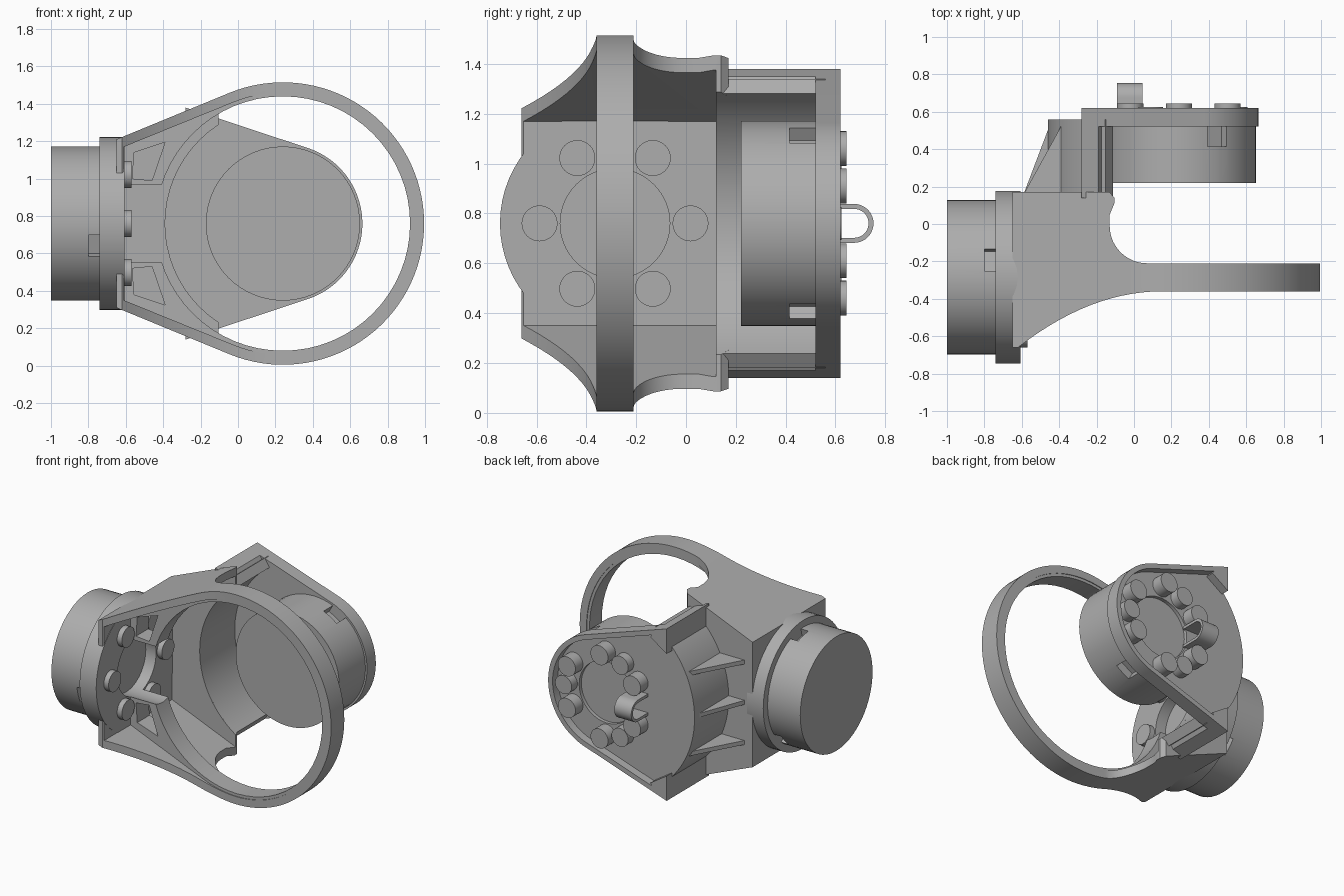
import bpy, bmesh
from math import sin, cos, atan2, acos, hypot, radians, degrees

if "Cube" in bpy.data.objects:
    bpy.data.objects.remove(bpy.data.objects["Cube"], do_unlink=True)

grey = bpy.data.materials.new("machined grey")
grey.use_nodes = True
tone = (0.42, 0.42, 0.42, 1)
grey.diffuse_color = tone
grey.node_tree.nodes["Principled BSDF"].inputs["Base Color"].default_value = tone

MID = 0.76            # height of both motor axes
CX, CY = 0.24, -0.285  # rear motor x, side motor y


def arc(cx, cy, r, a, b, n=32):
    return [(cx + r * cos(radians(a + (b - a) * i / n)),
             cy + r * sin(radians(a + (b - a) * i / n))) for i in range(n + 1)]


def circle(cx, cy, r, n=64):
    return arc(cx, cy, r, 0, 360, n)[:-1]


def teardrop(x, half, r):
    """Ring outline joined by tangents to two corners at x."""
    dx, dz = x - CX, half
    t = degrees(atan2(dz, dx) - acos(r / hypot(dx, dz)))
    return arc(CX, MID, r, -t, t, 64) + [(x, MID + half), (x, MID - half)]


def prism(name, pts, axis, lo, hi):
    """Extrude a 2D outline along an axis."""
    place = {"x": lambda u, v, w: (w, u, v),
             "y": lambda u, v, w: (u, w, v),
             "z": lambda u, v, w: (u, v, w)}[axis]
    bm = bmesh.new()
    face = bm.faces.new([bm.verts.new(place(u, v, lo)) for u, v in pts])
    ext = bmesh.ops.extrude_face_region(bm, geom=[face])
    shift = place(0, 0, hi - lo)
    bmesh.ops.translate(bm, vec=shift, verts=[v for v in ext["geom"] if isinstance(v, bmesh.types.BMVert)])
    bmesh.ops.recalc_face_normals(bm, faces=bm.faces)
    mesh = bpy.data.meshes.new(name)
    bm.to_mesh(mesh)
    bm.free()
    mesh.materials.append(grey)
    ob = bpy.data.objects.new(name, mesh)
    bpy.context.collection.objects.link(ob)
    return ob


def combine(ob, tool, op="DIFFERENCE"):
    """Apply a boolean and discard the tool."""
    mod = ob.modifiers.new("bool", "BOOLEAN")
    mod.object, mod.operation, mod.solver = tool, op, "EXACT"
    deps = bpy.context.evaluated_depsgraph_get()
    deps.update()
    mesh = bpy.data.meshes.new_from_object(ob.evaluated_get(deps))
    ob.modifiers.clear()
    ob.data = mesh
    bpy.data.objects.remove(tool, do_unlink=True)


def mirrored(pts):
    return [(x, 2 * MID - z) for x, z in pts]


# Bracket body: front silhouette intersected with the side sweep
body = prism("bracket_body", teardrop(-0.65, 0.45, 0.755), "y", -0.8, 0.3)
front_curve = [(0.15 - 0.77 * i / 14, -0.36 - 0.30 * (i / 14) ** 2) for i in range(14, -1, -1)]
back_curve = arc(0.07, -0.01, 0.2, 270, 180, 14)
sweep = [(-0.7, -0.66)] + front_curve + [(1.1, -0.36), (1.1, -0.21)] + back_curve
sweep += [(-0.13, 0.05), (-0.105, 0.11), (-0.105, 0.14), (-0.13, 0.17), (-0.7, 0.17)]
combine(body, prism("sweep", sweep, "z", -0.2, 1.8), "INTERSECT")

# Hollow the body in front of and behind the ring
for lo, hi in ((-0.9, -0.355), (-0.215, 0.12)):
    combine(body, prism("cavity", teardrop(-0.61, 0.41, 0.70), "y", lo, hi))
combine(body, prism("ring_bore", circle(CX, MID, 0.68), "y", -0.5, 0.0))
combine(body, prism("bowl_bore", circle(CX, MID, 0.63), "y", -0.1, 0.5))

# Pockets in the web beside the ring
corner_pocket = [(-0.39, 1.195), (-0.555, 1.14), (-0.565, 1.0), (-0.46, 0.99)]
middle_pocket = [(-0.57, 0.965), (-0.5, 0.945), (-0.5, 0.575), (-0.57, 0.555)]
for pts in (corner_pocket, mirrored(corner_pocket), middle_pocket):
    combine(body, prism("pocket", pts, "y", -0.5, -0.1))

# Curved bowl wall carrying the rear plate
prism("bowl_wall", arc(CX, MID, 0.70, 124, 236) + arc(CX, MID, 0.63, 236, 124), "y", 0.125, 0.56)
prism("bowl_floor", arc(CX, MID, 0.70, 124, 236), "y", 0.52, 0.56)

# Corner flanges from body to rear plate
flange = [(-0.28, 1.38), (-0.19, 1.35), (-0.15, 1.285), (-0.28, 1.2)]
prism("upper_flange", flange, "y", 0.14, 0.62)
prism("lower_flange", mirrored(flange), "y", 0.14, 0.62)

# Stiffening ribs behind the body
for i, dz in enumerate((-0.29, 0, 0.29)):
    z = MID + dz
    x = CX - (0.69 ** 2 - dz ** 2) ** 0.5
    rib = prism("rib_%d" % i, [(-0.59, 0.16), (x, 0.16), (x, 0.53)], "z", z - 0.015, z + 0.015)

# Rear plate with raised rim and centre recess
plate = prism("rear_plate", teardrop(-0.28, 0.62, 0.425), "y", 0.52, 0.62)
combine(plate, prism("recess", teardrop(-0.6, 0.689, 0.39), "y", 0.56, 0.8))
combine(plate, prism("centre", circle(CX, MID, 0.22), "y", 0.535, 0.8))

# Side plate
side = prism("side_plate", circle(CY, MID, 0.462), "x", -0.74, -0.608)
for target in (side, body):
    combine(target, prism("centre", circle(CY, MID, 0.22), "x", -0.69, -0.4))

# Motors with three notches at the mounting edge
rear = prism("rear_motor", circle(CX, MID, 0.412), "y", 0.22, 0.525)
flank = prism("side_motor", circle(CY, MID, 0.412), "x", -1.0, -0.735)


def notch(cx, ang, axis, lo, hi):
    c, s = cos(radians(ang)), sin(radians(ang))
    box = ((0.35, -0.06), (0.5, -0.06), (0.5, 0.06), (0.35, 0.06))
    pts = [(cx + u * c - v * s, MID + u * s + v * c) for u, v in box]
    return prism("notch", pts, axis, lo, hi)


for k in range(3):
    combine(rear, notch(CX, 60 + 120 * k, "y", 0.415, 0.52))
    combine(flank, notch(CY, 77 + 120 * k, "x", -0.8, -0.74))

# Bolts around both plates
for a in range(0, 360, 60):
    c, s = cos(radians(a)), sin(radians(a))
    prism("side_bolt_%d" % a, circle(CY + 0.303 * c, MID + 0.303 * s, 0.072, 32), "x", -0.62, -0.57)
    c, s = cos(radians(a + 30)), sin(radians(a + 30))
    prism("rear_bolt_%d" % a, circle(CX + 0.30 * c, MID + 0.30 * s, 0.07, 32), "y", 0.55, 0.645)
for a in (0, 120, 240):
    c, s = cos(radians(a)), sin(radians(a))
    prism("low_bolt_%d" % a, circle(CX + 0.30 * c, MID + 0.30 * s, 0.066, 32), "y", 0.55, 0.625)

# Cable loop on the rear plate
loop = [(0.55, MID - 0.078)] + arc(0.675, MID, 0.078, -90, 90, 20) + [(0.55, MID + 0.078)]
loop += [(0.55, MID + 0.058)] + arc(0.675, MID, 0.058, 90, -90, 20) + [(0.55, MID - 0.058)]
prism("cable_loop", loop, "x", -0.09, 0.045)

# Smooth curved sides, keep edges sharp
bpy.ops.object.select_all(action="DESELECT")
for ob in bpy.context.collection.objects:
    if ob.type == "MESH":
        ob.select_set(True)
        bpy.context.view_layer.objects.active = ob
bpy.ops.object.shade_smooth_by_angle(angle=radians(30))
